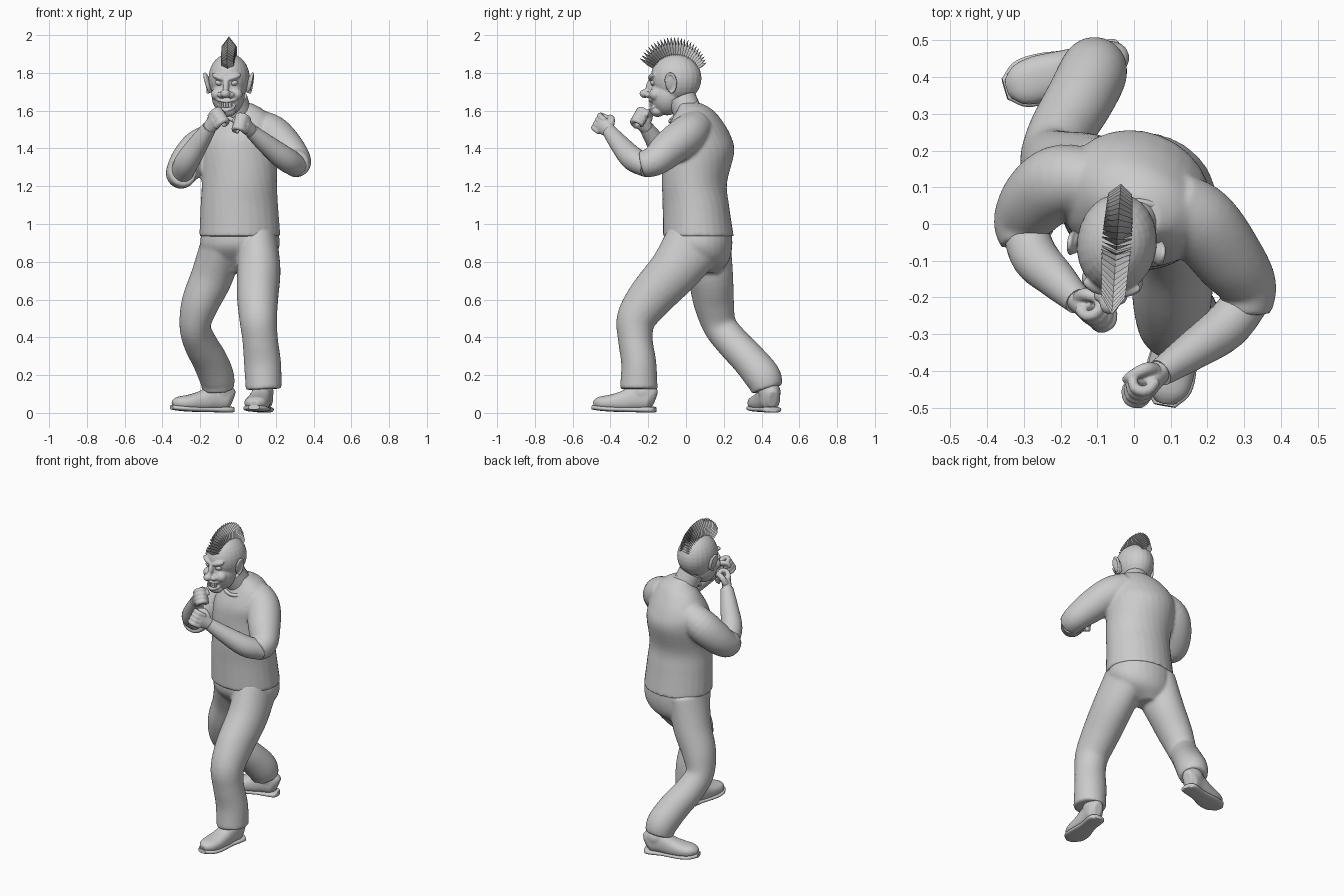
import bpy, bmesh, math
from mathutils import Vector, Matrix, Euler

if "Cube" in bpy.data.objects:
    bpy.data.objects.remove(bpy.data.objects["Cube"], do_unlink=True)

grey = bpy.data.materials.new("plain_grey")
grey.use_nodes = True
grey.diffuse_color = (0.6, 0.6, 0.6, 1)
grey.node_tree.nodes["Principled BSDF"].inputs["Base Color"].default_value = (0.6, 0.6, 0.6, 1)


def finish(name, bm, matrix=None, voxel=0, relax=4, angle=40):
    """Turn a bmesh into an object; a voxel size fuses its overlapping pieces."""
    bmesh.ops.recalc_face_normals(bm, faces=bm.faces)
    if matrix:
        bm.transform(matrix)
    mesh = bpy.data.meshes.new(name)
    bm.to_mesh(mesh)
    bm.free()
    mesh.materials.append(grey)
    obj = bpy.data.objects.new(name, mesh)
    bpy.context.collection.objects.link(obj)
    if voxel:
        fuse = obj.modifiers.new("fuse", "REMESH")
        fuse.mode, fuse.voxel_size, fuse.use_smooth_shade = "VOXEL", voxel, True
        soft = obj.modifiers.new("relax", "SMOOTH")
        soft.factor, soft.iterations = 0.5, relax
    elif angle:
        bpy.ops.object.select_all(action="DESELECT")
        obj.select_set(True)
        bpy.context.view_layer.objects.active = obj
        bpy.ops.object.shade_smooth_by_angle(angle=math.radians(angle))


def spline(rows, steps):
    """Catmull-Rom through rows of any length."""
    rows = [Vector(r) for r in rows]
    pts = [rows[0] * 2 - rows[1]] + rows + [rows[-1] * 2 - rows[-2]]
    out = []
    for a, b, c, d in zip(pts, pts[1:], pts[2:], pts[3:]):
        for k in range(steps):
            t = k / steps
            out.append(0.5 * (b * 2 + (c - a) * t + (a * 2 - b * 5 + c * 4 - d) * t * t
                              + (b * 3 - a - c * 3 + d) * t ** 3))
    return out + [rows[-1]]


def loft(bm, rows, steps=5, sides=28, flat=False, power=1.0):
    """Skin ellipses (x, y, z, radius_u, radius_v, twist in degrees) along a path."""
    rows = [tuple(r) + (r[3],) * (len(r) == 4) for r in rows]
    rows = [tuple(r) + (0,) * (6 - len(r)) for r in rows]
    path = spline(rows, steps)
    rings = []
    for i, p in enumerate(path):
        here = Vector(p[:3])
        t = Vector(path[min(i + 1, len(path) - 1)][:3]) - Vector(path[max(i - 1, 0)][:3])
        t = Vector((0, 0, 1)) if flat else t.normalized()
        twist = math.radians(p[5])
        u = Vector((math.cos(twist), math.sin(twist), 0))
        u = (u - t * u.dot(t)).normalized()
        v = t.cross(u)
        ring = []
        for k in range(sides):
            a = math.tau * k / sides
            c, s = math.cos(a), math.sin(a)
            c, s = (math.copysign(abs(q) ** power, q) for q in (c, s))
            ring.append(bm.verts.new(here + u * (c * p[3]) + v * (s * p[4])))
        rings.append(ring)
    for r, q in zip(rings, rings[1:]):
        for k in range(sides):
            bm.faces.new((r[k], r[(k + 1) % sides], q[(k + 1) % sides], q[k]))
    bm.faces.new(rings[0][::-1])
    bm.faces.new(rings[-1])


def blob(bm, centre, radii, turn=(0, 0, 0), mirror=False):
    """Ellipsoid, optionally with its twin across x."""
    for s in (1, -1) if mirror else (1,):
        place = Matrix.Translation((centre[0] * s, centre[1], centre[2]))
        spin = Euler([math.radians(a) * f for a, f in zip(turn, (1, s, s))]).to_matrix().to_4x4()
        bmesh.ops.create_uvsphere(bm, u_segments=24, v_segments=16, radius=1,
                                  matrix=place @ spin @ Matrix.Diagonal((*radii, 1)))


# Shirt: twisted torso and two short sleeves
bm = bmesh.new()
loft(bm, [(.01, .065, .935, .215, .188), (.007, .052, 1.1, .205, .176), (.007, .045, 1.22, .2, .172, -8),
          (.005, .067, 1.38, .208, .186, -20), (.01, .062, 1.47, .205, .166, -26),
          (.025, .055, 1.56, .16, .118, -26), (.03, .045, 1.61, .1, .085, -26),
          (.01, .02, 1.64, .06, .06, -26)], flat=True)
loft(bm, [(.1, .06, 1.52, .09), (.18, .005, 1.473, .103), (.255, -.09, 1.398, .097),
          (.307, -.165, 1.335, .081), (.305, -.235, 1.315, .07)])
loft(bm, [(-.08, .11, 1.47, .08), (-.19, .118, 1.41, .1), (-.258, .075, 1.335, .098), (-.3, .01, 1.27, .083),
          (-.29, -.045, 1.275, .074)])
finish("shirt", bm, voxel=.009, relax=6)

# Trousers: hips and two bent legs
bm = bmesh.new()
loft(bm, [(.01, .07, .98, .2, .172), (.01, .075, .88, .21, .17), (.0, .1, .8, .165, .125),
          (-.02, .1, .74, .06, .07)], flat=True)
loft(bm, [(.1, .045, .9, .11, .16), (.109, -.06, .755, .116, .136), (.104, -.185, .615, .11, .121),
          (.107, -.262, .5, .1, .105), (.117, -.268, .39, .094, .092), (.13, -.25, .26, .098, .093),
          (.136, -.25, .125, .095, .1)])
loft(bm, [(-.085, .09, .9, .11, .15), (-.135, .128, .73, .112, .122), (-.2, .148, .58, .1, .107),
          (-.227, .18, .46, .083, .09), (-.2, .25, .37, .088, .089), (-.15, .335, .28, .093, .092),
          (-.113, .407, .19, .093, .096), (-.105, .43, .125, .084, .084)])
finish("trousers", bm, voxel=.009, relax=7)


# Shoes, built heel to toe along -y and then placed
def shoe(side, heel, heading):
    place = Matrix.Translation((*heel, 0)) @ Matrix.Rotation(math.radians(heading), 4, "Z")
    bm = bmesh.new()
    loft(bm, [(0, .005, .018, .025, .014), (0, -.02, .017, .052, .016), (0, -.12, .018, .052, .014),
              (0, -.22, .02, .068, .014), (0, -.29, .025, .064, .014), (0, -.335, .03, .03, .012)],
         power=.7, steps=4)
    finish(side + "_shoe_sole", bm, place)
    bm = bmesh.new()
    loft(bm, [(0, 0, .07, .025, .045), (0, -.03, .08, .05, .066), (0, -.1, .08, .054, .068),
              (0, -.17, .062, .06, .054), (0, -.24, .054, .065, .042), (0, -.295, .052, .055, .034),
              (0, -.328, .046, .025, .018)], power=.85)
    blob(bm, (0, -.065, .11), (.058, .07, .06))
    finish(side + "_shoe", bm, place, voxel=.007)


shoe("left", (.142, -.165), -10)
shoe("right", (-.03, .46), -74)


# Forearms with curled fists
def arm(side, rows, wrist, aim, back, thumb):
    bm = bmesh.new()
    loft(bm, rows)
    finish(side + "_forearm", bm)
    y = Vector(aim).normalized()
    z = Vector(back)
    z = (z - y * z.dot(y)).normalized()
    x = y.cross(z)
    frame = Matrix.Translation(wrist) @ Matrix((x, y, z)).transposed().to_4x4()
    bm = bmesh.new()
    loft(bm, [(0, -.02, 0, .035, .032), (0, .02, .002, .042, .028), (0, .06, .004, .047, .026)])
    for i in range(4):
        fx = (i - 1.5) * .024
        loft(bm, [(fx, .04, .012, .014), (fx, .082, .01, .0155), (fx, .098, -.02, .0145),
                  (fx, .07, -.045, .0135), (fx, .048, -.03, .011)], sides=12, steps=3)
    loft(bm, [(thumb * .03, .01, -.01, .02), (thumb * .052, .04, -.03, .018),
              (thumb * .035, .075, -.05, .014), (thumb * .005, .08, -.058, .01)], sides=12)
    finish(side + "_fist", bm, frame, voxel=.005, relax=2)


arm("left", [(.315, -.2, 1.305, .06), (.25, -.28, 1.345, .064), (.16, -.345, 1.415, .053),
             (.072, -.405, 1.49, .038)], (.064, -.41, 1.497), (-.5, -.6, .45), (.4, -.8, .3), 1)
arm("right", [(-.3, -.01, 1.265, .06), (-.27, -.09, 1.33, .064), (-.212, -.15, 1.42, .054),
              (-.152, -.21, 1.51, .038)], (-.147, -.215, 1.515), (.5, -.5, .6), (-.4, -.8, .2), -1)

# Neck and shirt collar
bm = bmesh.new()
loft(bm, [(.02, .05, 1.5, .085), (0, .015, 1.58, .076), (-.025, -.02, 1.66, .076)])
finish("neck", bm)
bm = bmesh.new()
turn = Matrix.Translation((.008, -.012, 1.592)) @ Euler((.6, .15, 0)).to_matrix().to_4x4()
ring = [(.086 * math.cos(a), .086 * math.sin(a), 0, .012) for a in [math.tau * k / 16 for k in range(17)]]
for a, b in zip(ring, ring[1:]):
    loft(bm, [a, b], steps=1, sides=10)
finish("collar", bm, turn, voxel=.005)

# Head: skull and face pieces fused together
spot = Matrix.Translation((-.047, -.055, 1.742))
head = spot @ Matrix.Rotation(math.radians(-7), 4, "Z")
bm = bmesh.new()
blob(bm, (0, .002, .03), (.109, .136, .13))
blob(bm, (0, -.045, -.06), (.088, .09, .107))
blob(bm, (0, -.095, -.145), (.048, .038, .03))
blob(bm, (.048, -.1, -.055), (.036, .035, .034), mirror=True)
blob(bm, (.042, -.122, .036), (.042, .018, .015), (0, -20, 18), mirror=True)
blob(bm, (0, -.138, -.012), (.016, .02, .045), (-15, 0, 0))
blob(bm, (0, -.165, -.052), (.026, .027, .023))
blob(bm, (.026, -.143, -.058), (.02, .02, .017), mirror=True)
blob(bm, (.026, -.125, -.088), (.034, .015, .01), (0, -12, 22), mirror=True)
blob(bm, (.02, -.122, -.132), (.034, .016, .011), (0, -25, 22), mirror=True)
finish("head", bm, head, voxel=.005, relax=3)

bm = bmesh.new()
blob(bm, (.04, -.11, .005), (.021, .02, .015), (0, -12, 0), mirror=True)
finish("eyes", bm, head)

# Teeth in two curved rows
bm = bmesh.new()
for z in (-.102, -.117):
    for i in range(6):
        a = (i - 2.5) * .22
        seat = Matrix.Translation((.055 * math.sin(a), -.077 - .055 * math.cos(a), z))
        bmesh.ops.create_cube(bm, size=1, matrix=seat @ Matrix.Rotation(a, 4, "Z")
                              @ Matrix.Diagonal((.011, .014, .014, 1)))
finish("teeth", bm, head, angle=0)

# Ears: shell and raised rim
bm = bmesh.new()
blob(bm, (.11, -.012, .002), (.014, .03, .052), (12, 12, 15), mirror=True)
for s in (1, -1):
    rim = [(s * (.12 + .008 * math.sin(a)), -.012 + .027 * math.cos(a), .004 + .05 * math.sin(a), .008)
           for a in [math.radians(-100 + 27 * k) for k in range(11)]]
    for a, b in zip(rim, rim[1:]):
        loft(bm, [a, b], steps=1, sides=8)
finish("ears", bm, head, voxel=.004, relax=3)

# Crest of folded, pointed hair blades fanned over the skull
bm = bmesh.new()
count = 26
for i in range(count):
    f = i / (count - 1)
    a = math.radians(30 + 122 * f)
    out = Vector((0, -math.cos(a), math.sin(a)))
    ahead = Vector((0, -math.sin(a), -math.cos(a)))
    tip = .222 + .012 * math.sin(math.pi * f) - .035 * f * f
    wide = .042 - .008 * abs(2 * f - 1)
    low, high = [[bm.verts.new(Vector((x * wide * w, 0, .025)) + out * r + ahead * k)
                  for x, k in ((-1, -.008), (0, .012), (1, -.008), (0, .004))]
                 for r, w in ((.11, 1), (.11 + (tip - .11) * .55, .95))]
    end = bm.verts.new(Vector((0, 0, .025)) + out * tip)
    for k in range(4):
        n = (k + 1) % 4
        bm.faces.new((low[k], low[n], high[n], high[k]))
        bm.faces.new((high[k], high[n], end))
finish("hair_crest", bm, spot @ Matrix.Rotation(math.radians(-4), 4, "Z"), angle=0)
